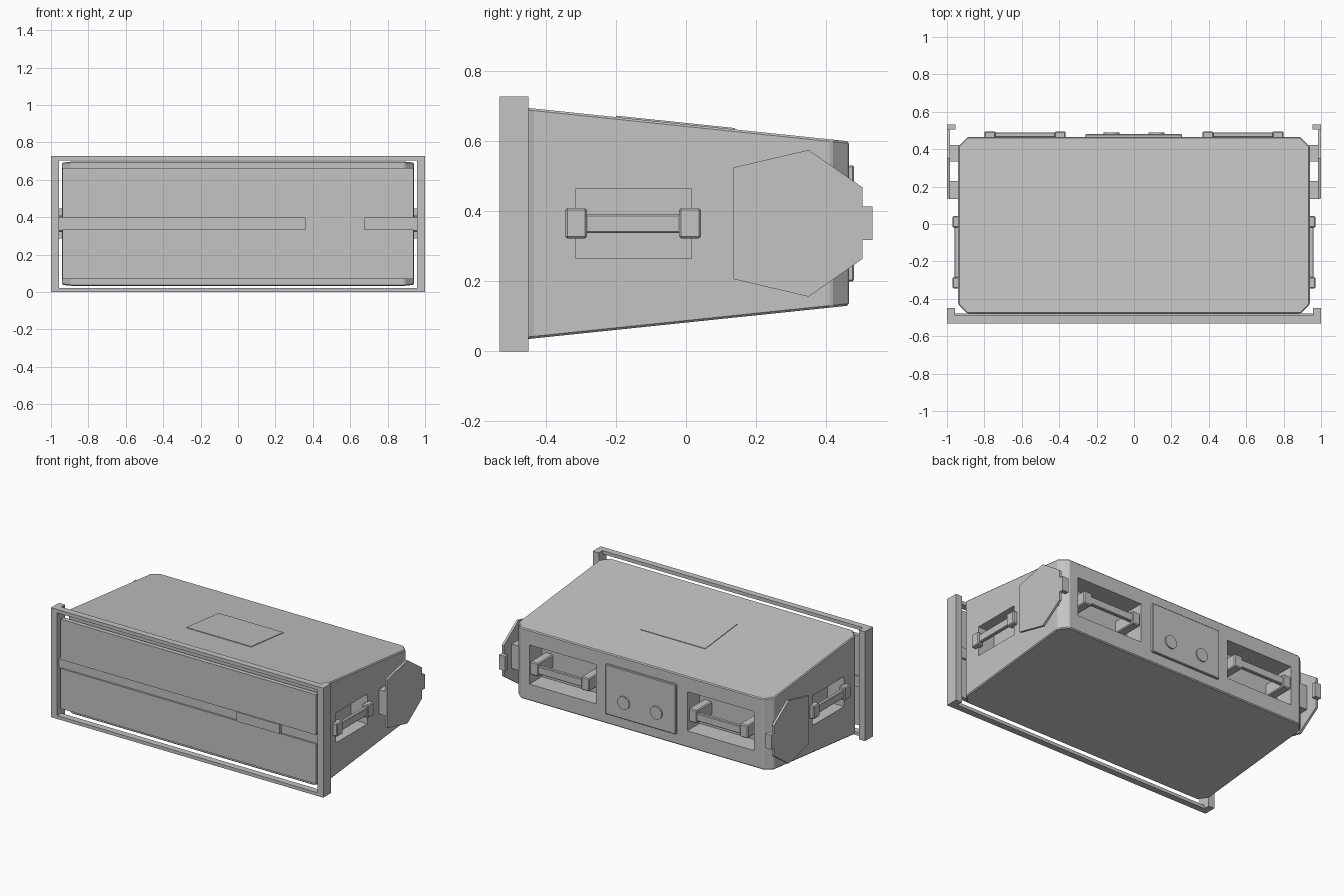
import bpy, bmesh, math
from mathutils import Vector

if "Cube" in bpy.data.objects:
    bpy.data.objects.remove(bpy.data.objects["Cube"], do_unlink=True)

grey = bpy.data.materials.new("plain grey")
grey.use_nodes = True
COLOUR = (0.55, 0.55, 0.55, 1)
grey.diffuse_color = COLOUR
grey.node_tree.nodes["Principled BSDF"].inputs["Base Color"].default_value = COLOUR


def finish(name, bm, bevel=0):
    bmesh.ops.recalc_face_normals(bm, faces=bm.faces)
    mesh = bpy.data.meshes.new(name)
    bm.to_mesh(mesh)
    bm.free()
    mesh.materials.append(grey)
    obj = bpy.data.objects.new(name, mesh)
    bpy.context.collection.objects.link(obj)
    if bevel:
        mod = obj.modifiers.new("soft edge", "BEVEL")
        mod.width = bevel
        mod.segments = 1
    return obj


def box(name, x, y, z, bevel=0):
    bm = bmesh.new()
    bmesh.ops.create_cube(bm, size=1)
    for v in bm.verts:
        v.co = [r[0] if c < 0 else r[1] for c, r in zip(v.co, (x, y, z))]
    return finish(name, bm, bevel)


def prism(name, lower, upper, bevel=0):
    """Solid between two matching loops of points."""
    bm = bmesh.new()
    a = [bm.verts.new(p) for p in lower]
    b = [bm.verts.new(p) for p in upper]
    bm.faces.new(a)
    bm.faces.new(b)
    for i in range(len(a)):
        j = (i + 1) % len(a)
        bm.faces.new((a[i], a[j], b[j], b[i]))
    return finish(name, bm, bevel)


def span(side, a, b):
    return tuple(sorted((side * a, side * b)))


def top_z(y):
    return 0.648 - 0.104 * y


def bottom_z(y):
    return 0.082 + 0.104 * y


# tapered body with clipped corners
W, F, B, C = 0.94, -0.48, 0.465, 0.05
outline = [(W - C, F), (W, F + C), (W, B - C), (W - C, B)]
outline += [(-x, y) for x, y in reversed(outline)]
body = prism("body", [(x, y, bottom_z(y)) for x, y in outline],
             [(x, y, top_z(y)) for x, y in outline], 0.006)


def recess(name, x, y, z):
    cutter = box(name, x, y, z)
    cutter.hide_render = True
    cutter.hide_viewport = True
    cutter.display_type = "WIRE"
    mod = body.modifiers.new(name, "BOOLEAN")
    mod.operation = "DIFFERENCE"
    mod.solver = "EXACT"
    mod.object = cutter


# raised plate on the sloping lid
lid = [(-0.24, -0.2), (0.237, -0.2), (0.237, 0.14), (-0.24, 0.14)]
prism("lid_plate", [(x, y, top_z(y) - 0.004) for x, y in lid],
      [(x, y, top_z(y) + 0.004) for x, y in lid])

# front frame
for z in ((0, 0.022), (0.704, 0.727)):
    box("frame_rail", (-1, 1), (-0.533, -0.49), z)

# front panels, cross bar and latch
box("lower_front_panel", (-0.937, 0.937), (-0.522, -0.492), (0.07, 0.335))
box("upper_front_panel", (-0.937, 0.937), (-0.522, -0.492), (0.395, 0.663))
box("cross_bar", (-0.958, 0.958), (-0.51, -0.478), (0.33, 0.4))
box("front_latch", (0.36, 0.675), (-0.53, -0.5), (0.335, 0.397))

# rear panel with two round knobs
box("rear_panel", (-0.26, 0.257), (0.45, 0.48), (0.2, 0.53), 0.004)

plate = [(0.136, 0.525), (0.35, 0.575), (0.504, 0.468),
         (0.504, 0.264), (0.35, 0.156), (0.136, 0.206)]

for s, side in ((1, "left"), (-1, "right")):
    box(side + "_frame_post", span(s, 0.956, 1), (-0.533, -0.45), (0, 0.727))

    # side handle in its recess
    recess(side + "_side_recess", span(s, 0.82, 1), (-0.315, 0.015), (0.265, 0.463))
    for y in ((-0.345, -0.283), (-0.02, 0.043)):
        box(side + "_side_handle_mount", span(s, 0.925, 0.97), y, (0.322, 0.409), 0.006)
    box(side + "_side_handle_bar", span(s, 0.935, 0.96), (-0.29, -0.01), (0.338, 0.39), 0.004)

    # guard plate on two brackets
    prism(side + "_guard_plate", [(s * 0.985, y, z) for y, z in plate],
          [(s, y, z) for y, z in plate])
    for y in ((0.135, 0.23), (0.335, 0.422)):
        box(side + "_guard_bracket", span(s, 0.92, 0.99), y, (0.285, 0.447))
    box(side + "_guard_tab", span(s, 0.955, 1), (0.504, 0.533), (0.318, 0.414))

    # rear handle in its recess
    recess(side + "_rear_recess", span(s, 0.335, 0.825), (0.335, 0.6), (0.24, 0.5))
    for x in ((0.74, 0.8), (0.365, 0.425)):
        box(side + "_rear_handle_mount", span(s, *x), (0.33, 0.495), (0.322, 0.409), 0.006)
    box(side + "_rear_handle_bar", span(s, 0.42, 0.745), (0.465, 0.49), (0.338, 0.39), 0.004)

    # rear knob
    bm = bmesh.new()
    bmesh.ops.create_cone(bm, cap_ends=True, segments=32, radius1=0.043,
                          radius2=0.043, depth=0.016)
    for v in bm.verts:
        v.co = Vector((v.co.x + s * 0.12, 0.48 + v.co.z, v.co.y + 0.31))
    knob = finish(side + "_rear_knob", bm)
    bpy.ops.object.select_all(action="DESELECT")
    knob.select_set(True)
    bpy.context.view_layer.objects.active = knob
    bpy.ops.object.shade_smooth_by_angle(angle=math.radians(30))
